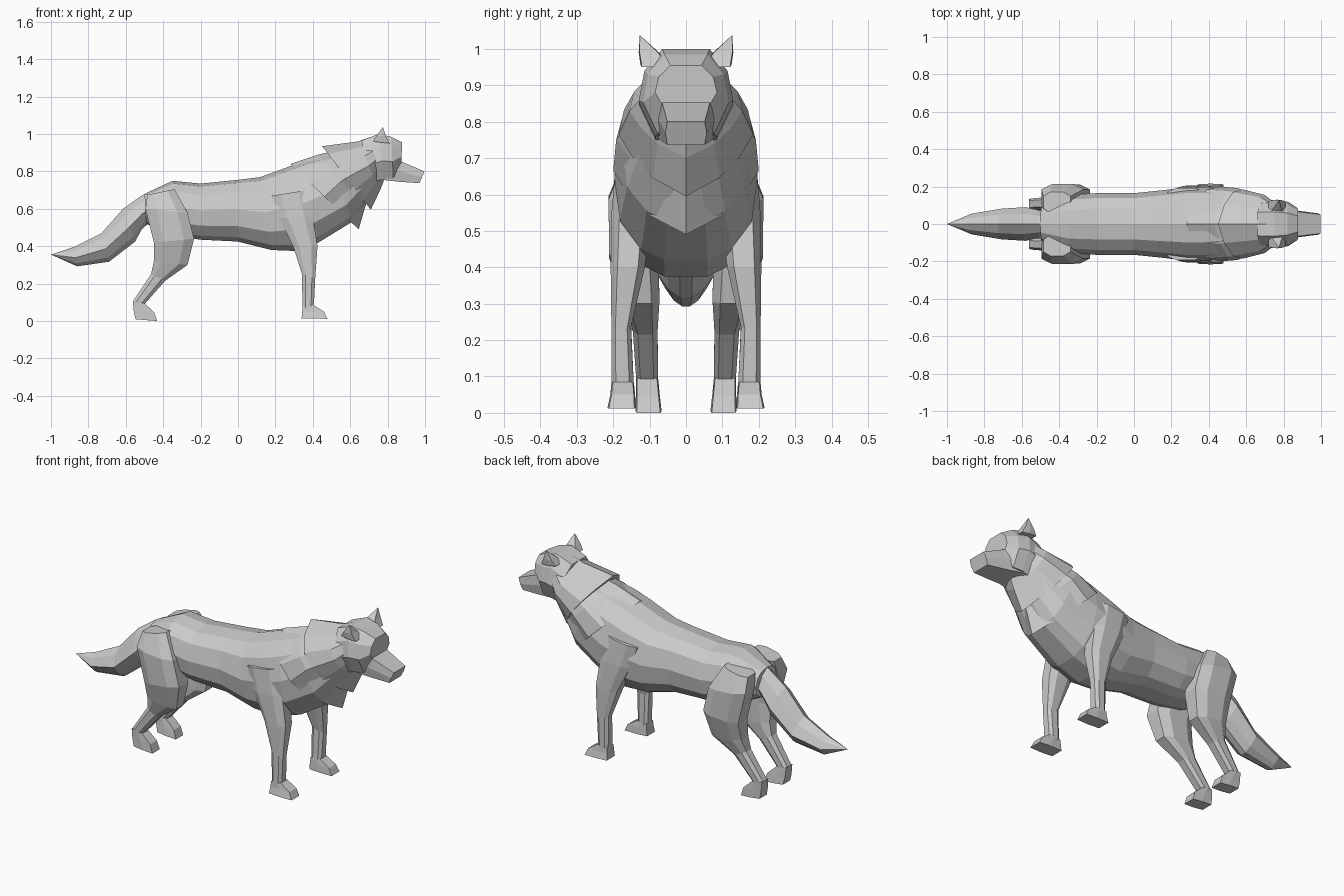
import bpy, bmesh

# Half cross-sections: (fraction from ring start to ring end, fraction of half width)
TORSO = [(0, 0), (.05, .5), (.2, .84), (.48, 1), (.75, .92), (.93, .62), (1, .3)]
RUFF = [(0, 0), (.12, .55), (.3, .92), (.5, 1), (.68, .8), (.85, .5), (1, 0)]
SKULL = [(0, .5), (.25, .88), (.6, 1), (1, .65)]
BLOCK = [(0, .9), (.5, 1), (1, .9)]
LIMB = [(0, .6), (.25, 1), (.75, 1), (1, .6)]
TAIL = [(0, 0), (.2, .6), (.55, 1), (.85, .6), (1, .2)]


def loft(name, half, rings, mirror=False):
    """Skin rings given as (start x, start z, end x, end z, centre y, half width)."""
    section = half + [(t, -w) for t, w in reversed(half) if w > 0]
    n = len(section)
    bm = bmesh.new()
    loops = []
    for ax, az, bx, bz, cy, hw in rings:
        loops.append([bm.verts.new((ax + (bx - ax) * t, cy + hw * w, az + (bz - az) * t))
                      for t, w in section])
    for a, b in zip(loops, loops[1:]):
        for i in range(n):
            j = (i + 1) % n
            bm.faces.new((a[i], a[j], b[j], b[i]))
    bm.faces.new(loops[0])
    bm.faces.new(loops[-1])
    bmesh.ops.remove_doubles(bm, verts=bm.verts, dist=.0005)
    bmesh.ops.recalc_face_normals(bm, faces=bm.faces)
    mesh = bpy.data.meshes.new(name)
    bm.to_mesh(mesh)
    bm.free()
    ob = bpy.data.objects.new(name, mesh)
    bpy.context.collection.objects.link(ob)
    if mirror:
        mod = ob.modifiers.new("mirror", 'MIRROR')
        mod.use_axis = (False, True, False)
    return ob


# Torso running from rump to throat
loft("torso", TORSO, [
    (-.50, .68, -.49, .52, 0, .09),
    (-.35, .75, -.36, .46, 0, .155),
    (-.20, .735, -.20, .435, 0, .165),
    (.00, .755, .00, .425, 0, .165),
    (.12, .77, .18, .38, 0, .18),
    (.27, .825, .30, .375, 0, .197),
    (.37, .86, .43, .42, 0, .197),
    (.48, .89, .61, .53, 0, .175),
    (.68, .95, .72, .70, 0, .12)])

# Two layers of neck fur flaring backwards to points
loft("back_ruff", RUFF, [
    (.28, .84, .645, .49, 0, .20),
    (.43, .89, .68, .61, 0, .192),
    (.60, .93, .71, .70, 0, .15)])
loft("front_ruff", RUFF, [
    (.45, .935, .71, .595, 0, .185),
    (.64, .96, .76, .70, 0, .155),
    (.71, .985, .78, .75, 0, .12)])

# Head
loft("skull", SKULL, [
    (.66, .965, .71, .74, 0, .125),
    (.75, 1.0, .78, .76, 0, .13),
    (.82, .985, .83, .765, 0, .118),
    (.878, .955, .872, .83, 0, .085)])
loft("muzzle", BLOCK, [
    (.83, .875, .77, .755, 0, .085),
    (.88, .85, .86, .745, 0, .072),
    (.997, .80, .97, .737, 0, .057)])
loft("ears", BLOCK, [
    (.81, .95, .72, .96, .085, .04),
    (.79, .99, .74, .99, .102, .028),
    (.775, 1.038, .775, 1.038, .127, 0)], mirror=True)

# Bushy tail
loft("tail", TAIL, [
    (-.44, .70, -.47, .53, 0, .06),
    (-.51, .675, -.515, .49, 0, .075),
    (-.615, .60, -.55, .425, 0, .09),
    (-.73, .47, -.69, .317, 0, .082),
    (-.88, .395, -.86, .293, 0, .055),
    (-1.0, .355, -1.0, .355, 0, 0)])

# Legs
loft("front_legs", LIMB, [
    (.37, .70, .18, .67, .145, .048),
    (.40, .56, .22, .55, .15, .054),
    (.425, .40, .295, .40, .16, .047),
    (.413, .23, .342, .25, .178, .027),
    (.405, .07, .345, .07, .174, .031)], mirror=True)
loft("front_paws", BLOCK, [
    (.405, .085, .345, .08, .174, .031),
    (.46, .05, .343, .05, .174, .034),
    (.478, .012, .34, .015, .177, .039)], mirror=True)
loft("hind_legs", LIMB, [
    (-.34, .705, -.485, .675, .115, .055),
    (-.27, .58, -.495, .60, .145, .068),
    (-.235, .44, -.45, .42, .143, .068),
    (-.27, .30, -.45, .32, .125, .052),
    (-.39, .215, -.465, .25, .112, .034),
    (-.50, .09, -.562, .105, .107, .03)], mirror=True)
loft("hind_paws", BLOCK, [
    (-.50, .095, -.562, .105, .107, .03),
    (-.448, .047, -.557, .05, .105, .033),
    (-.433, 0, -.548, .01, .103, .036)], mirror=True)
